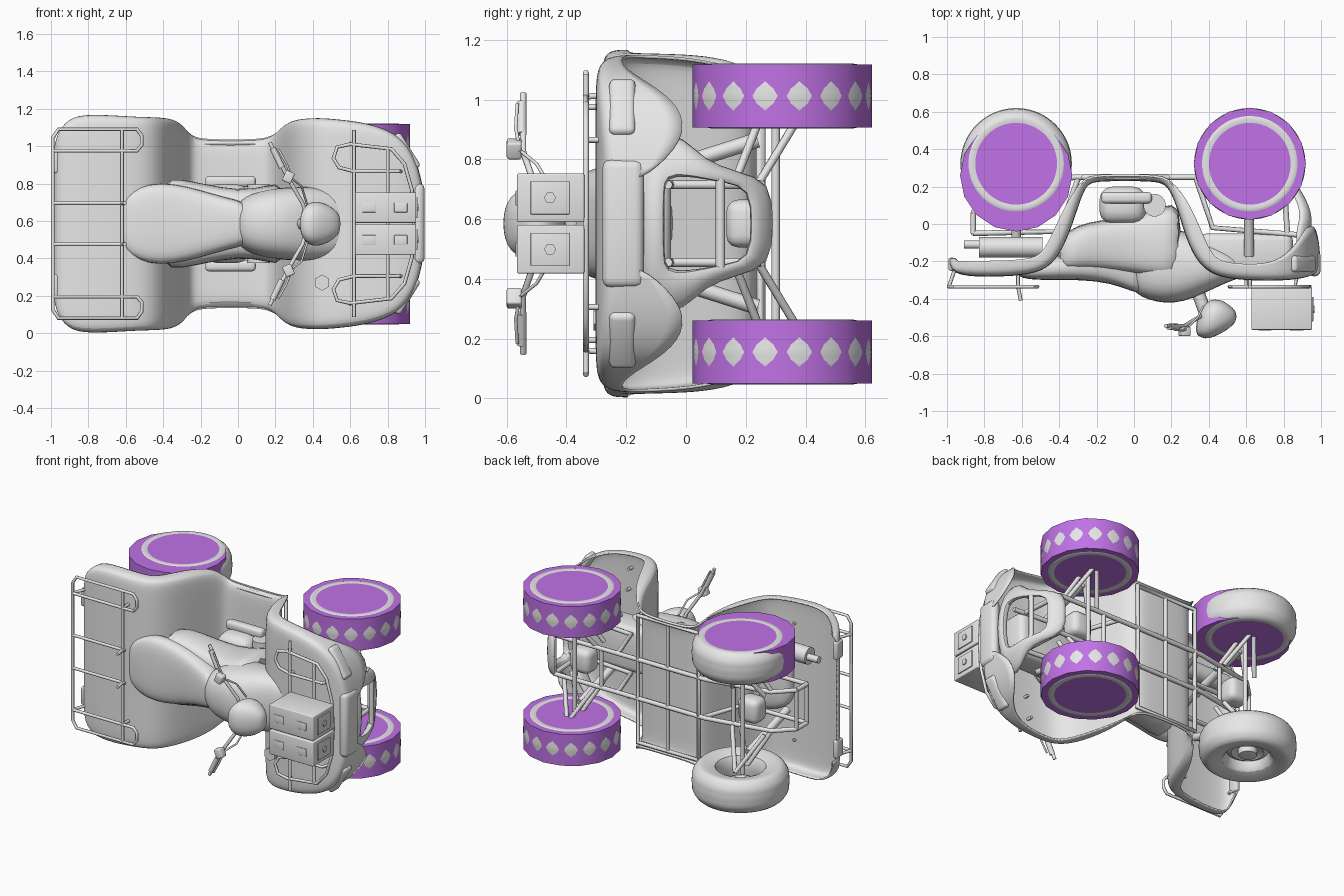
import bpy, bmesh, math
from mathutils import Vector, Matrix

MID = 0.585   # height of the vehicle's centre plane (it lies on its side)


def material(name, rgb):
    m = bpy.data.materials.new(name)
    m.diffuse_color = (*rgb, 1)
    return m


GREY = material("light_grey", (0.8, 0.8, 0.8))
PURPLE = material("purple", (0.53, 0.17, 0.8))


def P(x, u, w):
    """Vehicle space (forward, up, sideways) to world."""
    return Vector((x, -u, MID + w))


def finish(bm, name, mat=GREY, angle=40):
    bmesh.ops.recalc_face_normals(bm, faces=bm.faces[:])
    me = bpy.data.meshes.new(name)
    bm.to_mesh(me)
    bm.free()
    ob = bpy.data.objects.new(name, me)
    bpy.context.collection.objects.link(ob)
    me.materials.append(mat)
    bpy.ops.object.select_all(action='DESELECT')
    ob.select_set(True)
    bpy.context.view_layer.objects.active = ob
    bpy.ops.object.shade_smooth_by_angle(angle=math.radians(angle))
    return ob


def loft(name, rings, closed=True, caps=False, angle=40):
    bm = bmesh.new()
    vs = [[bm.verts.new(p) for p in r] for r in rings]
    n = len(rings[0])
    for a, b in zip(vs, vs[1:]):
        for i in range(n if closed else n - 1):
            j = (i + 1) % n
            bm.faces.new((a[i], a[j], b[j], b[i]))
    if caps:
        bm.faces.new(vs[0])
        bm.faces.new(vs[-1])
    bmesh.ops.remove_doubles(bm, verts=bm.verts[:], dist=1e-5)
    return finish(bm, name, GREY, angle)


def lathe(name, x, u, w, profile, sides=64, side=1):
    ang = [2 * math.pi * i / sides for i in range(sides)]
    return loft(name, [[P(x + r * math.cos(a), u + r * math.sin(a), w + side * h)
                        for a in ang] for r, h in profile])


def box(name, c, size, bevel=0.01, turn=0):
    bm = bmesh.new()
    bmesh.ops.create_cube(bm, size=1)
    bmesh.ops.scale(bm, vec=size, verts=bm.verts)
    bmesh.ops.bevel(bm, geom=bm.edges[:], offset=bevel, segments=3, affect='EDGES', profile=0.5)
    bmesh.ops.transform(bm, matrix=Matrix.Translation(P(*c)) @ Matrix.Rotation(turn, 4, 'Y'), verts=bm.verts)
    return finish(bm, name)


def cylinder(name, c, r, length, axis='Z', sides=32, mat=GREY):
    bm = bmesh.new()
    bmesh.ops.create_cone(bm, cap_ends=True, segments=sides, radius1=r, radius2=r, depth=length)
    rot = {'Z': Matrix(), 'X': Matrix.Rotation(math.pi / 2, 4, 'Y'),
           'Y': Matrix.Rotation(math.pi / 2, 4, 'X')}[axis]
    bmesh.ops.transform(bm, matrix=Matrix.Translation(P(*c)) @ rot, verts=bm.verts)
    return finish(bm, name, mat)


def tubes(name, r, paths, mirror=False, loop=False):
    """Round bars along (forward, up, sideways) paths."""
    cu = bpy.data.curves.new(name, 'CURVE')
    cu.dimensions = '3D'
    cu.bevel_depth, cu.bevel_resolution, cu.use_fill_caps = r, 2, True
    for s in ((1, -1) if mirror else (1,)):
        for path in paths:
            sp = cu.splines.new('POLY')
            sp.points.add(len(path) - 1)
            sp.use_cyclic_u = loop
            for pt, (x, u, w) in zip(sp.points, path):
                pt.co = (*P(x, u, w * s), 1)
    ob = bpy.data.objects.new(name, cu)
    bpy.context.collection.objects.link(ob)
    cu.materials.append(GREY)
    bpy.ops.object.select_all(action='DESELECT')
    ob.select_set(True)
    bpy.context.view_layer.objects.active = ob
    bpy.ops.object.convert(target='MESH')
    bpy.ops.object.shade_smooth_by_angle(angle=math.radians(50))


def subdivide(ob, levels=2):
    ob.modifiers.new("smooth", 'SUBSURF').levels = levels
    ob.modifiers["smooth"].render_levels = levels


# wheels: tyre with a slight tread crown, dished rim and a 16-sided sleeve
half = [(0.155, 0.09), (0.18, 0.1), (0.22, 0.1052), (0.237, 0.1085), (0.255, 0.1052), (0.273, 0.09),
        (0.287, 0.068), (0.2942, 0.05), (0.2952, 0.032), (0.2963, 0.016), (0.2978, 0)]
tyre = half + [(r, -h) for r, h in half[-2::-1]]
rim = [(0.157, -0.09), (0.14, -0.06), (0.135, 0.0), (0.155, 0.09), (0.14, 0.075), (0.13, 0.03),
       (0.1, 0.045), (0.07, 0.03), (0.06, 0.03), (0.055, 0.065), (0.03, 0.07), (0.001, 0.07)]
for end, wx in (("front", 0.619), ("rear", -0.63)):
    for side, label in ((1, "left"), (-1, "right")):
        w = 0.427 if side == 1 else -0.43
        lathe(f"{end}_{label}_tyre", wx, -0.322, w, tyre)
        lathe(f"{end}_{label}_rim", wx, -0.322, w, rim, 48, side)
        if end == "front" or side == 1:
            su = -0.322 if end == "front" else -0.26
            cylinder(f"{end}_{label}_sleeve", (wx, su, w), 0.3, 0.21, sides=16, mat=PURPLE)

# body shell: fenders and foot wells as one swept skin (x, up, half width, skirt)
stations = [(-0.985, 0.19, 0.42, 0.03), (-0.975, 0.25, 0.50, 0.06), (-0.9, 0.275, 0.572, 0.08),
            (-0.75, 0.278, 0.58, 0.08), (-0.55, 0.268, 0.567, 0.08), (-0.44, 0.22, 0.565, 0.08),
            (-0.37, 0.10, 0.563, 0.08), (-0.32, -0.04, 0.558, 0.07), (-0.275, -0.18, 0.53, 0.04),
            (-0.24, -0.225, 0.46, 0.02), (-0.17, -0.235, 0.445, 0.02), (0.1, -0.235, 0.445, 0.02),
            (0.17, -0.22, 0.46, 0.02), (0.215, -0.15, 0.52, 0.05), (0.26, 0.0, 0.55, 0.08),
            (0.31, 0.15, 0.558, 0.09), (0.39, 0.255, 0.56, 0.08), (0.5, 0.288, 0.555, 0.08),
            (0.65, 0.298, 0.54, 0.08), (0.77, 0.298, 0.51, 0.10), (0.86, 0.292, 0.465, 0.17),
            (0.92, 0.28, 0.395, 0.26), (0.967, 0.265, 0.285, 0.27), (0.99, 0.235, 0.15, 0.1)]
rings = []
for i, (x, u, W, d) in enumerate(stations):
    a, b = stations[max(i - 1, 0)], stations[min(i + 1, len(stations) - 1)]
    t = Vector((b[0] - a[0], b[1] - a[1])).normalized()
    nx, nu = (-t.y, t.x) if x < 0.8 else (0, 1)
    sec = [(W, -d), (W, -0.035), (W - 0.015, -0.008), (W - 0.06, 0), (W * 0.6, 0), (W * 0.3, 0)]
    sec += [(-w, o) for w, o in reversed(sec)]
    rings.append([P(x + nx * o, u + nu * o, w) for w, o in sec])
shell = loft("body_shell", rings, closed=False, angle=50)
subdivide(shell)
sol = shell.modifiers.new("thickness", 'SOLIDIFY')
sol.thickness, sol.offset = 0.01, 0


def hull(name, rows, power=0.6):
    """Rounded hull from rows of (x, low, high, half width)."""
    out = []
    for x, lo, hi, W in rows:
        ring = []
        for k in range(16):
            c, s = math.cos(k * math.pi / 8), math.sin(k * math.pi / 8)
            ring.append(P(x, (lo + hi) / 2 + (hi - lo) / 2 * math.copysign(abs(s) ** power, s),
                          W * math.copysign(abs(c) ** power, c)))
        out.append(ring)
    subdivide(loft(name, out, caps=True, angle=60), 1)


# seat, tank and the centre body between the legs
hull("seat", [(-0.62, 0.24, 0.27, 0.09), (-0.6, 0.2, 0.29, 0.15), (-0.53, 0.18, 0.3, 0.2),
              (-0.42, 0.17, 0.3, 0.225), (-0.28, 0.15, 0.3, 0.205), (-0.13, 0.14, 0.315, 0.16),
              (0.0, 0.15, 0.365, 0.125), (0.05, 0.2, 0.38, 0.115)])
hull("tank", [(-0.02, 0.1, 0.35, 0.10), (0.04, 0.06, 0.395, 0.15), (0.12, 0.03, 0.42, 0.18),
              (0.21, 0.02, 0.43, 0.195), (0.32, 0.05, 0.40, 0.20), (0.43, 0.1, 0.345, 0.2),
              (0.53, 0.15, 0.3, 0.17), (0.6, 0.2, 0.28, 0.12)], 0.75)
hull("centre_body", [(-0.42, 0.08, 0.26, 0.25), (-0.3, 0.0, 0.25, 0.24), (-0.18, -0.02, 0.25, 0.215),
                     (0.0, -0.05, 0.27, 0.18), (0.15, -0.1, 0.3, 0.2), (0.26, -0.12, 0.3, 0.24)], 0.5)

# engine, gearbox, inner nose panel, muffler
box("engine_block", (-0.06, -0.1, 0), (0.25, 0.2, 0.42), 0.07)
cylinder("gearbox", (0.11, -0.1, 0), 0.06, 0.42)
box("inner_nose", (0.6, 0.15, 0), (0.5, 0.2, 0.3), 0.04)
for s in (1, -1):
    box("foot_peg", (-0.04, -0.14, s * 0.225), (0.27, 0.06, 0.06), 0.02)
cylinder("muffler", (-0.66, 0.125, 0.28), 0.055, 0.34, 'X')
cylinder("exhaust_tip", (-0.86, 0.11, 0.28), 0.022, 0.1, 'X')
for n, x in (("front", 0.615), ("rear", -0.63)):
    box(n + "_differential", (x, -0.2, 0), (0.15, 0.13, 0.16), 0.04)
    cylinder(n + "_axle", (x, -0.3, 0), 0.014, 0.8)

# frame rails, floor frame and suspension
tubes("floor_frame", 0.016, [[(-0.27, -0.25, 0.425), (0.18, -0.25, 0.425), (0.18, -0.25, -0.425),
                              (-0.27, -0.25, -0.425)]], loop=True)
tubes("floor_cross_bar", 0.012, [[(-0.04, -0.25, -0.425), (-0.04, -0.25, 0.425)]])
tubes("frame_rails", 0.015, [
    [(-0.86, -0.06, 0.13), (-0.75, -0.17, 0.13), (-0.32, -0.25, 0.13), (0.33, -0.25, 0.13), (0.8, -0.25, 0.13)],
    [(-0.86, 0.05, 0.13), (-0.4, 0.04, 0.13), (-0.3, -0.24, 0.13)], [(-0.86, 0.05, 0.13), (-0.86, -0.06, 0.13)],
    [(0.33, -0.25, 0.13), (0.42, 0.02, 0.13), (0.9, 0.06, 0.13)], [(0.8, -0.25, 0.13), (0.82, 0.05, 0.13)]], True)
tubes("frame_cross_bars", 0.013, [[(x, u, -0.13), (x, u, 0.13)] for x, u in
                                  ((-0.86, 0.05), (-0.86, -0.06), (-0.5, -0.21), (0.45, -0.25), (0.8, -0.25))])
for n, x in (("front", 0.615), ("rear", -0.63)):
    tubes(n + "_suspension_arms", 0.014, [
        [(x + dx, u0, 0.13), (x, u1, 0.36)] for dx in (-0.12, 0.12) for u0, u1 in ((-0.16, -0.25), (-0.24, -0.38))], True)
    tubes(n + "_shocks", 0.026, [[(x, -0.24, 0.28), (x, 0.17, 0.15)]], True)

# racks
ru = 0.335
tubes("rear_rack_sides", 0.01, [
    [(-0.62, ru, 0.39), (-0.54, ru, 0.39), (-0.515, ru, 0.42), (-0.515, ru, 0.47), (-0.54, ru, 0.505), (-0.96, ru, 0.505),
     (-0.99, ru, 0.46), (-0.99, ru, 0.0)],
    [(-0.99, ru, 0.11), (-0.6, ru, 0.11)], [(-0.99, ru, 0.39), (-0.6, ru, 0.39)],
    [(-0.99, ru, 0.39), (-0.95, 0.22, 0.39)], [(-0.62, ru, 0.39), (-0.62, 0.25, 0.39)],
    [(-0.605, 0.41, 0.11), (-0.62, ru, 0.11)]], True)
tubes("rear_rack_bar", 0.01, [[(-0.62, ru, -0.505), (-0.62, ru, 0.505)]])
tubes("front_rack_sides", 0.01, [
    [(0.62, ru, 0.28), (0.54, ru, 0.30), (0.51, ru, 0.35), (0.53, ru, 0.41), (0.6, ru, 0.425), (0.82, ru, 0.40),
     (0.89, ru, 0.32), (0.93, ru, 0.18), (0.94, ru, 0)],
    [(0.62, ru, 0.28), (0.86, ru, 0.28), (0.88, 0.25, 0.28)], [(0.62, ru, 0.28), (0.62, 0.26, 0.28)],
    [(0.6, ru, 0.425), (0.6, 0.25, 0.43)]], True)
tubes("front_rack_bars", 0.01, [[(x, ru, -w), (x, ru, w)] for x, w in ((0.62, 0.5), (0.8, 0.4))])

# cargo boxes with a plate and hexagonal knob on the front
for s in (1, -1):
    w = s * 0.086
    box("cargo_box", (0.79, 0.453, w), (0.325, 0.225, 0.163), 0.006)
    box("box_plate", (0.955, 0.455, w), (0.008, 0.13, 0.11), 0.002)
    cylinder("box_knob", (0.96, 0.455, w), 0.02, 0.012, 'X', 6)
    for x in (0.7, 0.87):
        box("box_latch", (x, 0.567, w), (0.07, 0.006, 0.05), 0.002)
    # lamps
    box("headlight", (0.903, 0.213, s * 0.388), (0.045, 0.088, 0.215), 0.02, -s * 0.56)
    box("tail_light", (-0.975, 0.215, s * 0.33), (0.035, 0.07, 0.12), 0.012)

# front bumper: nose pad and a tapering plate guard with a central window
box("nose_pad", (0.965, 0.21, 0), (0.065, 0.14, 0.43), 0.03)
outer = [(0, 0.15), (0.22, 0.15), (0.33, 0.12), (0.29, 0.0), (0.215, -0.06), (0.175, -0.17), (0.145, -0.29), (0, -0.295)]
inner = [(0, 0.07), (0.1, 0.07), (0.15, 0.065), (0.154, 0.0), (0.147, -0.06), (0.135, -0.13), (0.118, -0.21), (0, -0.215)]


def guard_ring(pts, depth=0):
    full = pts + [(-w, u) for w, u in pts[-2:0:-1]]
    return [P(0.99 - 0.9 * w * w - 1.35 * max(0, 0.0 - u) ** 1.7 - depth, u, w) for w, u in full]


mid = [((a[0] + b[0]) / 2, (a[1] + b[1]) / 2) for a, b in zip(outer, inner)]
guard = loft("bumper_guard", [guard_ring(outer, 0.012), guard_ring(mid), guard_ring(inner, 0.008),
                              guard_ring(inner, 0.055), guard_ring(outer, 0.055), guard_ring(outer, 0.012)], angle=60)
subdivide(guard, 1)
tubes("bumper_cross_bar", 0.016, [[(0.91, -0.115, -0.15), (0.91, -0.115, 0.15)]])

# handlebar, grips, levers and instrument pod
hull("instrument_pod", [(0.33, 0.53, 0.59, 0.05), (0.36, 0.45, 0.61, 0.1), (0.40, 0.4, 0.618, 0.125),
                        (0.46, 0.4, 0.59, 0.115), (0.51, 0.43, 0.56, 0.085), (0.55, 0.47, 0.52, 0.045)], 0.8)
tubes("handlebar", 0.011, [[(0.38, 0.48, 0), (0.345, 0.5, 0.11), (0.27, 0.545, 0.24), (0.17, 0.545, 0.435)]], True)
tubes("grips", 0.017, [[(0.235, 0.55, 0.3), (0.185, 0.55, 0.405)]], True)
tubes("levers", 0.006, [[(0.29, 0.555, 0.24), (0.26, 0.57, 0.32), (0.215, 0.565, 0.4)],
                        [(0.29, 0.55, 0.24), (0.34, 0.5, 0.2), (0.37, 0.44, 0.1)]], True)
tubes("steering_stem", 0.035, [[(0.34, 0.36, 0), (0.38, 0.47, 0)]])
for s in (1, -1):
    box("brake_reservoir", (0.27, 0.575, s * 0.25), (0.05, 0.05, 0.06), 0.008, s * 0.4)

# fuel cap
cylinder("fuel_cap", (0.45, 0.295, -0.315), 0.043, 0.03, 'Y', 6)
